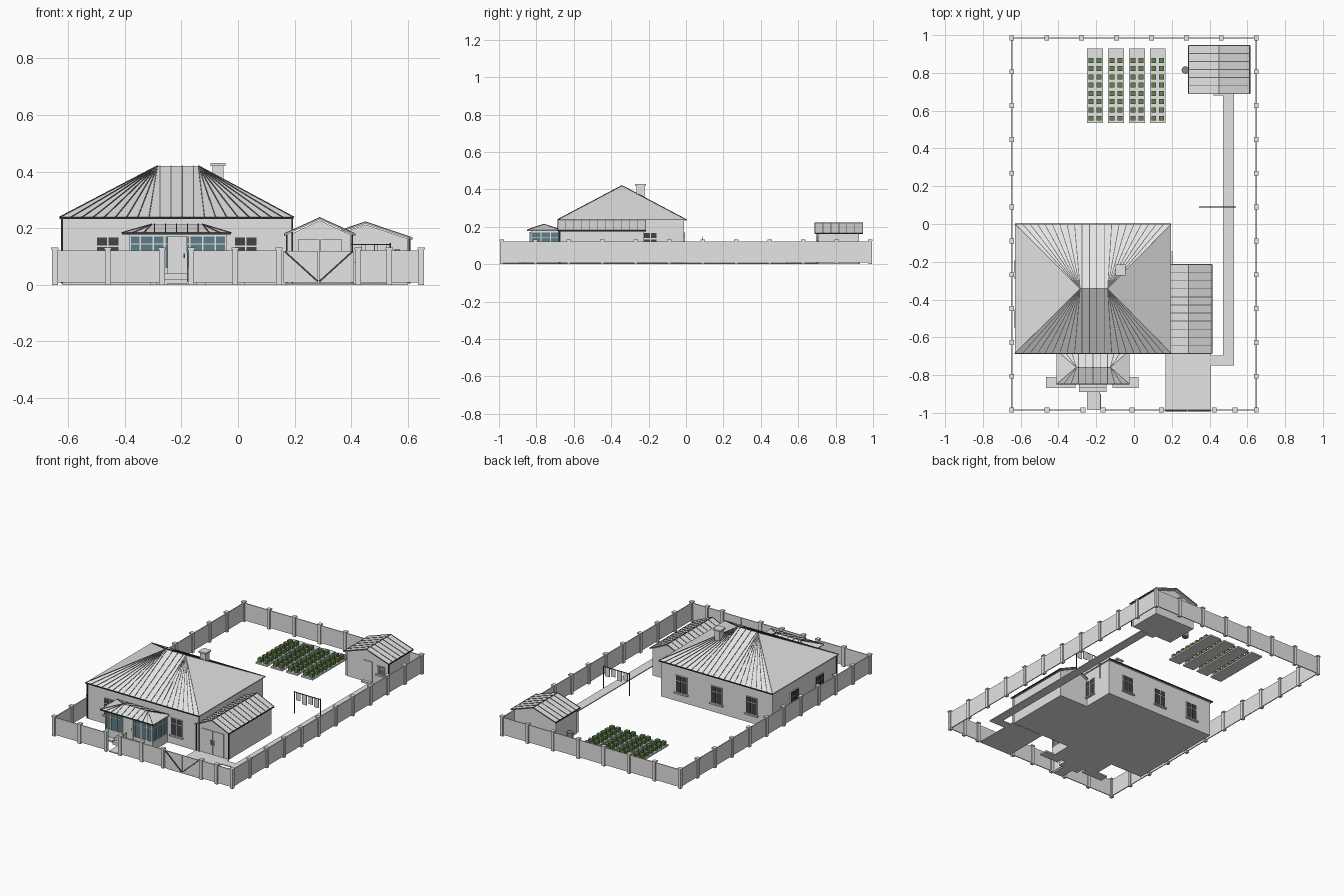
import bpy, bmesh, math
from mathutils import Matrix, Vector

if "Cube" in bpy.data.objects:
    bpy.data.objects.remove(bpy.data.objects["Cube"])


def mat(name, r, g, b):
    m = bpy.data.materials.new(name)
    m.diffuse_color = (r, g, b, 1)
    m.use_nodes = True
    m.node_tree.nodes["Principled BSDF"].inputs["Base Color"].default_value = m.diffuse_color
    return m


GREY = mat("light_grey", 0.78, 0.78, 0.78)
DARK = mat("dark_trim", 0.04, 0.045, 0.045)
SEAM = mat("seam_grey", 0.15, 0.15, 0.15)
GLASS = mat("teal_glass", 0.11, 0.21, 0.25)
PANE = mat("dark_pane", 0.05, 0.06, 0.06)
LEAF = mat("leaf_green", 0.13, 0.23, 0.08)
BARREL = mat("barrel_grey", 0.25, 0.25, 0.25)


def finish(name, bm, m):
    bmesh.ops.recalc_face_normals(bm, faces=bm.faces)
    me = bpy.data.meshes.new(name)
    bm.to_mesh(me)
    bm.free()
    me.materials.append(m)
    ob = bpy.data.objects.new(name, me)
    bpy.context.collection.objects.link(ob)
    return ob


def boxes(name, m, items, frame=Matrix()):
    """One object of boxes, each (x0, x1, y0, y1, z0, z1)."""
    bm = bmesh.new()
    for x0, x1, y0, y1, z0, z1 in items:
        c = Vector(((x0 + x1) / 2, (y0 + y1) / 2, (z0 + z1) / 2))
        s = Matrix.Diagonal((x1 - x0, y1 - y0, z1 - z0, 1))
        bmesh.ops.create_cube(bm, size=1, matrix=frame @ Matrix.Translation(c) @ s)
    return finish(name, bm, m)


def bars(name, m, segs, w):
    """One object of thin square bars, each (start, end)."""
    bm = bmesh.new()
    for p, q in segs:
        p, q = Vector(p), Vector(q)
        rot = (q - p).to_track_quat('X', 'Z').to_matrix().to_4x4()
        bmesh.ops.create_cube(bm, size=1, matrix=Matrix.Translation((p + q) / 2) @ rot
                              @ Matrix.Diagonal(((q - p).length, w, w, 1)))
    return finish(name, bm, m)


def prism(name, m, profile, y0, y1):
    """Extrude an x-z profile along y."""
    bm = bmesh.new()
    f = bm.faces.new([bm.verts.new((x, y0, z)) for x, z in profile])
    r = bmesh.ops.extrude_face_region(bm, geom=[f])
    bmesh.ops.translate(bm, vec=(0, y1 - y0, 0),
                        verts=[v for v in r["geom"] if isinstance(v, bmesh.types.BMVert)])
    return finish(name, bm, m)


def hip_roof(name, x0, x1, y0, y1, z0, r0, r1, zr, step):
    ym, t = (y0 + y1) / 2, 0.006
    corners = [(x0, y0), (x1, y0), (x1, y1), (x0, y1)]
    bm = bmesh.new()
    for x, y, z in [(x, y, z) for z in (z0 - t, z0) for x, y in corners] + [(r0, ym, zr), (r1, ym, zr)]:
        bm.verts.new((x, y, z))
    bm.verts.ensure_lookup_table()
    for f in ((3, 2, 1, 0), (0, 1, 5, 4), (1, 2, 6, 5), (2, 3, 7, 6), (3, 0, 4, 7),
              (4, 5, 9, 8), (5, 6, 9), (6, 7, 8, 9), (7, 4, 8)):
        bm.faces.new([bm.verts[i] for i in f])
    finish(name, bm, GREY)
    # seams run straight below the ridge and fan out towards the hips
    n = round((x1 - x0) / step)
    segs = []
    for i in range(n + 1):
        x = x0 + (x1 - x0) * i / n
        top = (min(max(x, r0), r1), ym, zr)
        segs += [((x, y0, z0), top), ((x, y1, z0), top)]
    bars(name + "_seams", SEAM, segs, 0.004)
    boxes(name + "_gutters", DARK, [(x0, x1, y - 0.003, y + 0.003, z0 - t, z0 + 0.001) for y in (y0, y1)])


def gable_roof(name, x0, x1, y0, y1, z0, zr, step):
    xm, t = (x0 + x1) / 2, 0.006
    prism(name, GREY, [(x0, z0), (xm, zr), (x1, z0), (x1, z0 - t), (xm, zr - t), (x0, z0 - t)], y0, y1)
    n = round((y1 - y0) / step)
    segs = [((xm, y0, zr), (xm, y1, zr))]
    for i in range(n + 1):
        y = y0 + (y1 - y0) * i / n
        segs += [((x, y, z0), (xm, y, zr)) for x in (x0, x1)]
    bars(name + "_seams", SEAM, segs, 0.004)
    boxes(name + "_gutters", DARK, [(x - 0.003, x + 0.003, y0, y1, z0 - t, z0 + 0.001) for x in (x0, x1)])


def wall_frame(x, y, deg):
    """Frame whose local -y points out of the wall."""
    return Matrix.Translation((x, y, 0)) @ Matrix.Rotation(math.radians(deg), 4, 'Z')


def window(name, x, y, deg, w=0.084, z0=0.06, z1=0.172, glass=PANE):
    f, h = wall_frame(x, y, deg), w / 2
    boxes(name + "_frame", GREY, [(-h, h, -0.004, 0.002, z0, z1),
                                  (-h - 0.006, h + 0.006, -0.014, 0.002, z0 - 0.008, z0)], f)
    zm = z0 + (z1 - z0) * 0.68
    boxes(name + "_panes", glass, [(a, b, -0.006, 0, c, d)
                                   for a, b in ((-h + 0.004, -0.003), (0.003, h - 0.004))
                                   for c, d in ((z0 + 0.004, zm - 0.003), (zm + 0.003, z1 - 0.004))], f)


# House
boxes("house_walls", GREY, [(-0.62, 0.19, -0.675, -0.012, 0, 0.234)])
hip_roof("house_roof", -0.63, 0.197, -0.685, 0.0, 0.239, -0.285, -0.14, 0.42, 0.0385)
boxes("chimney", GREY, [(-0.09, -0.052, -0.264, -0.222, 0.3, 0.42), (-0.098, -0.045, -0.272, -0.215, 0.42, 0.43)])
for i, x in enumerate((-0.46, 0.027)):
    window(f"front_window_{i}", x, -0.675, 0)
for i, x in enumerate((0.04, -0.215, -0.47)):
    window(f"back_window_{i}", x, -0.012, 180)
for i, y in enumerate((-0.24, -0.5)):
    window(f"left_window_{i}", -0.62, y, -90)
window("right_window", 0.19, -0.19, 90, 0.075)

# Glazed porch with door, steps and side beds
boxes("porch_walls", GREY, [(-0.385, -0.04, -0.83, -0.67, 0, 0.06), (-0.385, -0.04, -0.83, -0.67, 0.17, 0.182)])
boxes("porch_glass", GLASS, [(-0.382, -0.043, -0.827, -0.67, 0.06, 0.17)])
mullions = [(x - 0.003, x + 0.003, -0.831, -0.825, 0.06, 0.17) for x in (-0.382, -0.345, -0.3, -0.26, -0.17, -0.125, -0.08, -0.043)]
mullions += [(x - 0.003, x + 0.003, y - 0.003, y + 0.003, 0.06, 0.17) for x in (-0.382, -0.043) for y in (-0.775, -0.725, -0.68)]
mullions += [(-0.385, -0.04, -0.83, -0.67, 0.142, 0.146)]
boxes("porch_mullions", GREY, mullions)
boxes("porch_door", GREY, [(-0.25, -0.18, -0.836, -0.825, 0.04, 0.172)])
boxes("porch_door_handle", DARK, [(-0.192, -0.188, -0.84, -0.836, 0.095, 0.11)])
hip_roof("porch_roof", -0.41, -0.025, -0.847, -0.67, 0.184, -0.305, -0.125, 0.214, 0.0385)
boxes("porch_steps", GREY, [(-0.29, -0.145, -0.868, -0.83, 0, 0.04), (-0.29, -0.145, -0.89, -0.868, 0, 0.02)])
boxes("porch_side_beds", GREY, [(-0.465, -0.31, -0.868, -0.81, 0, 0.01), (-0.115, 0.025, -0.868, -0.81, 0, 0.01)])

# Garage
prism("garage_walls", GREY, [(0.18, 0), (0.4, 0), (0.4, 0.176), (0.289, 0.228), (0.18, 0.176)], -0.67, -0.225)
gable_roof("garage_roof", 0.166, 0.412, -0.685, -0.215, 0.181, 0.237, 0.042)
boxes("garage_doors", GREY, [(0.212, 0.288, -0.676, -0.668, 0.005, 0.16), (0.291, 0.367, -0.676, -0.668, 0.005, 0.16)])
boxes("garage_handles", DARK, [(x, x + 0.005, -0.681, -0.676, 0.07, 0.1) for x in (0.275, 0.299)])

# Shed with door, window and water barrel
prism("shed_walls", GREY, [(0.3, 0), (0.6, 0), (0.6, 0.163), (0.45, 0.213), (0.3, 0.163)], 0.705, 0.925)
gable_roof("shed_roof", 0.288, 0.613, 0.69, 0.945, 0.167, 0.222, 0.0425)
boxes("shed_door", GREY, [(0.42, 0.485, 0.699, 0.708, 0.008, 0.142)])
boxes("shed_step", GREY, [(0.42, 0.485, 0.68, 0.705, 0, 0.01)])
window("shed_window", 0.548, 0.705, 0, 0.056, 0.075, 0.13, GLASS)
bm = bmesh.new()
bmesh.ops.create_cone(bm, cap_ends=True, segments=16, radius1=0.02, radius2=0.02, depth=0.06,
                      matrix=Matrix.Translation((0.272, 0.815, 0.03)))
finish("water_barrel", bm, BARREL)

# Downpipes at the front corners
pipes = [(-0.622, -0.68, 0.235), (0.192, -0.68, 0.235), (0.172, -0.678, 0.178),
         (0.404, -0.675, 0.178), (0.296, 0.7, 0.164), (0.606, 0.7, 0.164)]
bars("downpipes", DARK, [((x, y, 0.005), (x, y, z)) for x, y, z in pipes], 0.006)

# Paths and driveway
boxes("paths", GREY, [(-0.25, -0.18, -0.985, -0.89, 0, 0.006), (0.168, 0.408, -0.985, -0.675, 0, 0.006),
                      (0.408, 0.53, -0.75, -0.695, 0, 0.006), (0.47, 0.53, -0.695, 0.7, 0, 0.006)])

# Boundary fence
X, Y, T = 0.647, 0.985, 0.003
panels = [(x - T, x + T, -Y, Y, 0.008, 0.122) for x in (-X, X)] + [(-X, X, Y - T, Y + T, 0.008, 0.122)]
panels += [(a, b, -Y - T, -Y + T, 0.008, 0.122) for a, b in ((-X, -0.27), (-0.165, 0.14), (0.43, X))]
boxes("fence_panels", GREY, panels)
spots = [(x, -Y + 2 * Y * i / 11) for x in (-X, X) for i in range(12)]
spots += [(-X + 2 * X * i / 7, Y) for i in range(1, 7)]
spots += [(x, -Y) for x in (-0.46, -0.27, -0.165, -0.01, 0.145, 0.425, 0.535)]
boxes("fence_posts", GREY, [(x - 0.01, x + 0.01, y - 0.01, y + 0.01, 0, 0.124) for x, y in spots])
boxes("post_caps", GREY, [(x - 0.013, x + 0.013, y - 0.013, y + 0.013, 0.124, 0.132) for x, y in spots])

# Gates: double driveway gate with braces, small gate left open
boxes("drive_gate", GREY, [(0.16, 0.2835, -Y - T, -Y + T, 0.008, 0.12), (0.2865, 0.41, -Y - T, -Y + T, 0.008, 0.12)])
bars("gate_braces", DARK, [((0.285 + s * 0.12, -Y - 0.004, 0.118), (0.285 + s * 0.003, -Y - 0.004, 0.012)) for s in (-1, 1)], 0.006)
boxes("open_gate", GREY, [(-0.181, -0.176, -0.98, -0.9, 0.01, 0.115)])

# Vegetable beds
rows = [-0.206 + 0.1105 * i for i in range(4)]
boxes("garden_beds", GREY, [(x - 0.042, x + 0.042, 0.535, 0.93, 0, 0.01) for x in rows])
boxes("plants", LEAF, [(x + s - 0.013, x + s + 0.013, y - 0.013, y + 0.013, 0.01, 0.035)
                       for x in rows for s in (-0.021, 0.021)
                       for y in [0.56 + 0.0438 * j for j in range(8)]])

# Washing line
bars("line_poles", DARK, [((x, 0.09, 0), (x, 0.09, 0.148)) for x in (0.347, 0.538)]
     + [((0.347, 0.09, 0.143), (0.538, 0.09, 0.143))], 0.004)
boxes("washing", GREY, [(x, x + 0.032, 0.088, 0.092, 0.143 - h, 0.141)
                        for x, h in ((0.36, 0.05), (0.405, 0.065), (0.45, 0.05), (0.493, 0.06))])
